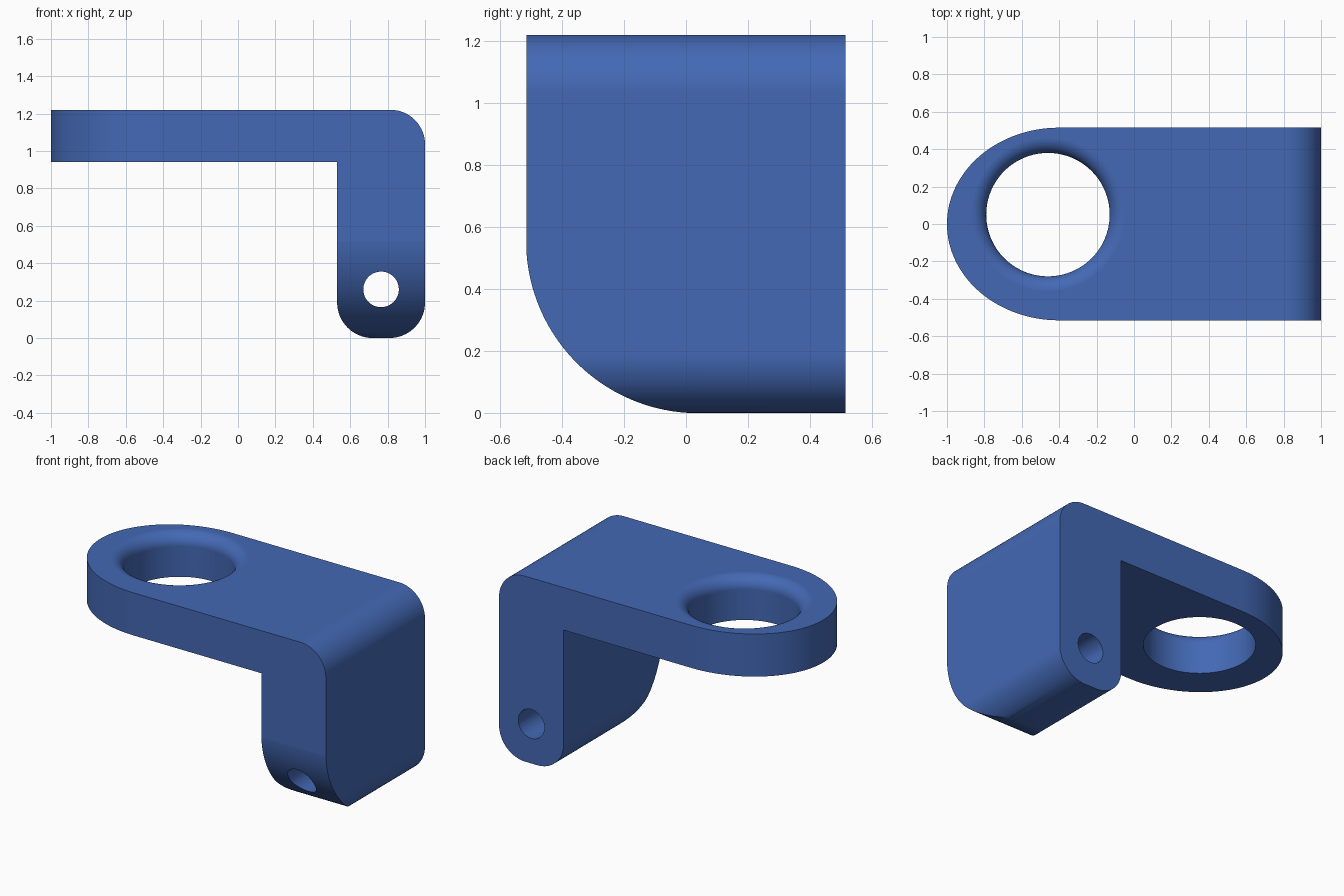
import bpy, bmesh, math
from mathutils import Vector

if "Cube" in bpy.data.objects:
    bpy.data.objects.remove(bpy.data.objects["Cube"])


def arc(cx, cy, rx, ry, a0, a1, n):
    """Points on an elliptical arc, angles in degrees."""
    return [(cx + rx * math.cos(math.radians(a0 + (a1 - a0) * i / n)),
             cy + ry * math.sin(math.radians(a0 + (a1 - a0) * i / n)))
            for i in range(n + 1)]


def finish(name, bm):
    bmesh.ops.recalc_face_normals(bm, faces=bm.faces)
    mesh = bpy.data.meshes.new(name)
    bm.to_mesh(mesh)
    bm.free()
    obj = bpy.data.objects.new(name, mesh)
    bpy.context.collection.objects.link(obj)
    return obj


def prism(name, points, place, depth):
    """Extrude a 2D outline; place maps (u, v) to a 3D start point."""
    bm = bmesh.new()
    face = bm.faces.new([bm.verts.new(place(u, v)) for u, v in points])
    ext = bmesh.ops.extrude_face_region(bm, geom=[face])
    verts = [g for g in ext["geom"] if isinstance(g, bmesh.types.BMVert)]
    bmesh.ops.translate(bm, verts=verts, vec=Vector(depth))
    return finish(name, bm)


def lathe(name, profile, cx, cy, n):
    """Closed solid of revolution around a vertical axis."""
    bm = bmesh.new()
    rings = [[bm.verts.new((cx + r * math.cos(2 * math.pi * i / n),
                            cy + r * math.sin(2 * math.pi * i / n), z))
              for i in range(n)] for r, z in profile]
    for a, b in zip(rings, rings[1:]):
        for i in range(n):
            j = (i + 1) % n
            bm.faces.new((a[i], a[j], b[j], b[i]))
    bm.faces.new(rings[0])
    bm.faces.new(rings[-1])
    return finish(name, bm)


def boolean(target, cutter, operation):
    mod = target.modifiers.new("cut", 'BOOLEAN')
    mod.operation, mod.solver, mod.object = operation, 'EXACT', cutter
    bpy.context.view_layer.objects.active = target
    bpy.ops.object.modifier_apply(modifier=mod.name)
    bpy.data.objects.remove(cutter)


HALF, TOP, UNDER = 0.515, 1.22, 0.94

# L-shaped bracket profile with rounded outer corners
profile = [(-1.2, UNDER), (0.53, UNDER)]
profile += arc(0.72, 0.19, 0.19, 0.19, 180, 270, 16)
profile += arc(0.81, 0.19, 0.19, 0.19, 270, 360, 16)
profile += arc(0.815, TOP - 0.185, 0.185, 0.185, 0, 90, 16)
profile += [(-1.2, TOP)]
bracket = prism("bracket", profile, lambda x, z: (x, -0.7, z), (0, 1.4, 0))

# Plan outline: elliptical end of the arm
plan = arc(-0.40, 0, 0.60, HALF, 90, 270, 64) + [(1.2, -HALF), (1.2, HALF)]
boolean(bracket, prism("plan_outline", plan,
                       lambda x, y: (x, y, -0.3), (0, 0, 2)), 'INTERSECT')

# Large rounded lower front corner of the leg
corner = arc(0.04, 0.555, 0.556, 0.556, 180, 270, 40)
corner += [(0.04, -0.2), (-0.8, -0.2), (-0.8, 0.555)]
boolean(bracket, prism("corner_cutter", corner,
                       lambda y, z: (0.3, y, z), (1, 0, 0)), 'DIFFERENCE')

# Large vertical hole with a filleted upper rim
R, F = 0.33, 0.08
rim = [(R, UNDER - 0.2)]
rim += arc(R + F, TOP - F, F, F, 180, 92, 12)
rim += [(R + F, TOP + 0.001), (R + F, TOP + 0.2)]
boolean(bracket, lathe("ring_cutter", rim, -0.46, 0.05, 96), 'DIFFERENCE')

# Small pin hole through the leg
pin = arc(0.765, 0.26, 0.095, 0.095, 0, 360, 48)[:-1]
boolean(bracket, prism("pin_cutter", pin,
                       lambda x, z: (x, -0.9, z), (0, 1.8, 0)), 'DIFFERENCE')

# Colour and smooth shading
blue = bpy.data.materials.new("blue")
blue.diffuse_color = (0.057, 0.14, 0.46, 1)
blue.use_nodes = True
blue.node_tree.nodes["Principled BSDF"].inputs["Base Color"].default_value = blue.diffuse_color
bracket.data.materials.clear()
bracket.data.materials.append(blue)
for poly in bracket.data.polygons:
    poly.material_index = 0
bpy.ops.object.select_all(action='DESELECT')
bracket.select_set(True)
bpy.context.view_layer.objects.active = bracket
bpy.ops.object.shade_smooth_by_angle(angle=math.radians(30))
weighted = bracket.modifiers.new("weighted_normals", 'WEIGHTED_NORMAL')
weighted.keep_sharp = True
